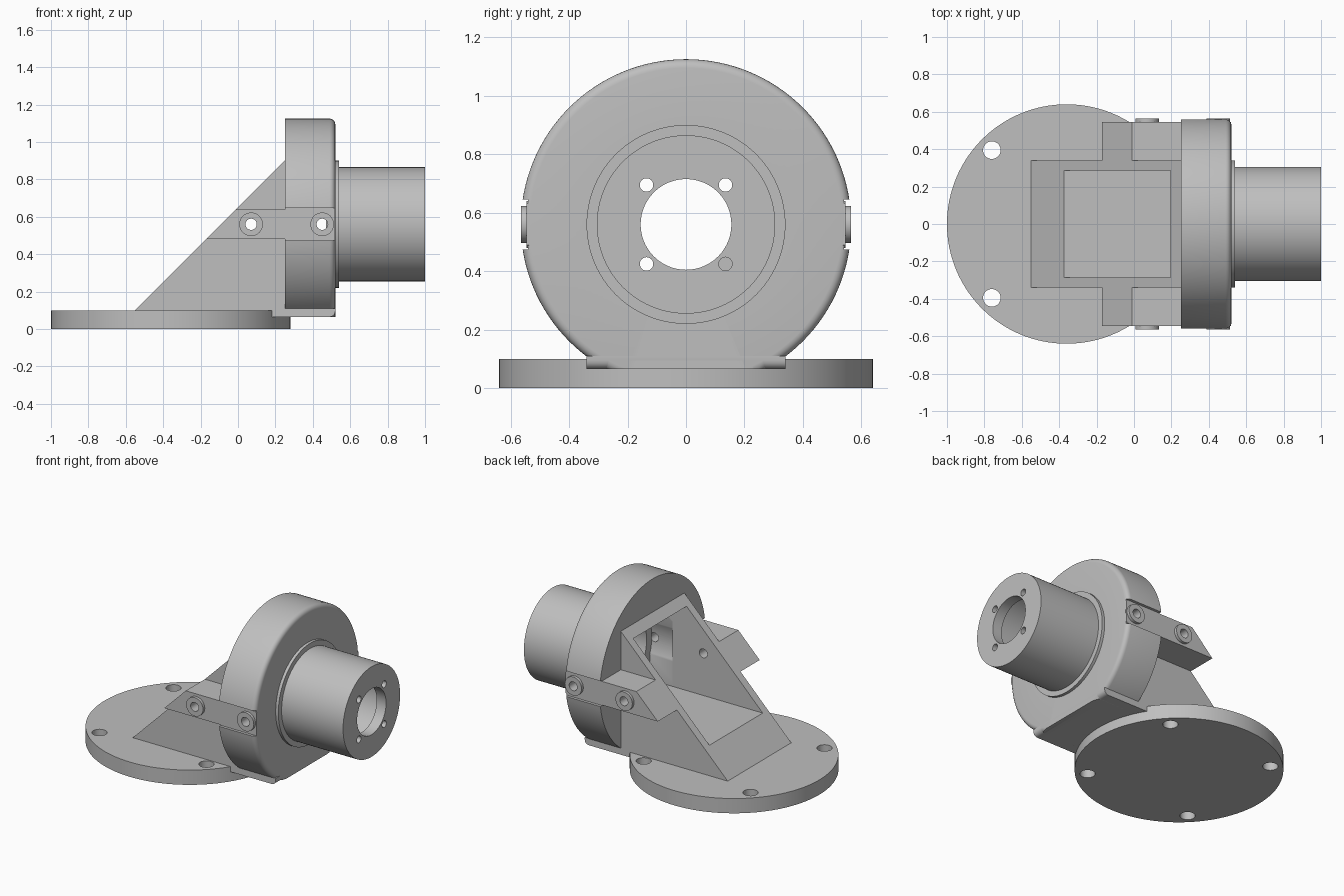
import bpy, bmesh, math
from mathutils import Matrix, Vector

cube = bpy.data.objects.get("Cube")
if cube:
    bpy.data.objects.remove(cube, do_unlink=True)

grey = bpy.data.materials.new("plain_grey")
grey.use_nodes = True
colour = (0.52, 0.52, 0.52, 1)
grey.diffuse_color = colour
grey.node_tree.nodes["Principled BSDF"].inputs["Base Color"].default_value = colour

AXIS_Z = 0.56          # height of the barrel axis
PLATE_X = -0.36        # centre of the base plate


def make(name, bm):
    bmesh.ops.recalc_face_normals(bm, faces=bm.faces)
    mesh = bpy.data.meshes.new(name)
    bm.to_mesh(mesh)
    bm.free()
    mesh.materials.append(grey)
    obj = bpy.data.objects.new(name, mesh)
    bpy.context.collection.objects.link(obj)
    return obj


def prism(name, outline, y0, y1):
    """Extrude an x-z outline along y."""
    bm = bmesh.new()
    face = bm.faces.new([bm.verts.new((x, y0, z)) for x, z in outline])
    out = bmesh.ops.extrude_face_region(bm, geom=[face])
    verts = [v for v in out["geom"] if isinstance(v, bmesh.types.BMVert)]
    bmesh.ops.translate(bm, verts=verts, vec=(0, y1 - y0, 0))
    return make(name, bm)


def box(name, x0, x1, y0, y1, z0, z1):
    return prism(name, [(x0, z0), (x1, z0), (x1, z1), (x0, z1)], y0, y1)


def cylinder(name, start, end, radius, sides=32):
    a, b = Vector(start), Vector(end)
    turn = (b - a).to_track_quat("Z", "Y").to_matrix().to_4x4()
    bm = bmesh.new()
    bmesh.ops.create_cone(bm, cap_ends=True, segments=sides, radius1=radius, radius2=radius,
                          depth=(b - a).length, matrix=Matrix.Translation((a + b) / 2) @ turn)
    return make(name, bm)


def ring(name, profile, sides=96):
    """Revolve a closed (x, radius) profile about the barrel axis."""
    bm = bmesh.new()
    loops = []
    for i in range(sides):
        a = 2 * math.pi * i / sides
        loops.append([bm.verts.new((x, r * math.cos(a), AXIS_Z + r * math.sin(a)))
                      for x, r in profile])
    n = len(profile)
    for i in range(sides):
        p, q = loops[i], loops[(i + 1) % sides]
        for j in range(n):
            k = (j + 1) % n
            bm.faces.new((p[j], q[j], q[k], p[k]))
    return make(name, bm)


def boolean(obj, tools, operation="DIFFERENCE"):
    for tool in tools:
        mod = obj.modifiers.new("cut", "BOOLEAN")
        mod.operation = operation
        mod.solver = "EXACT"
        mod.object = tool
        bpy.context.view_layer.objects.active = obj
        bpy.ops.object.modifier_apply(modifier=mod.name)


def arc(cx, cz, r, start, end, steps=5):
    return [(cx + r * math.cos(math.radians(start + (end - start) * i / steps)),
             cz + r * math.sin(math.radians(start + (end - start) * i / steps)))
            for i in range(steps + 1)]


# Shared cutters: square cavity and cross-drilled bolt holes
cavity = box("cavity_cutter", -0.9, 0.47, -0.285, 0.285, AXIS_Z - 0.285, AXIS_Z + 0.285)
drills = [cylinder("drill_cutter", (x, -0.8, AXIS_Z), (x, 0.8, AXIS_Z), 0.03)
          for x in (0.07, 0.45)]
cutters = [cavity] + drills

# Base plate with four mounting holes
plate = cylinder("base_plate", (PLATE_X, 0, 0), (PLATE_X, 0, 0.1), 0.64, 128)
plate_drills = [cylinder("plate_cutter", (PLATE_X + sx * 0.4, sy * 0.395, -0.1),
                         (PLATE_X + sx * 0.4, sy * 0.395, 0.2), 0.047)
                for sx in (-1, 1) for sy in (-1, 1)]
boolean(plate, plate_drills)
cutters += plate_drills

# Sloping bracket with a foot under the flange
bracket = prism("sloping_bracket",
                [(-0.585, 0.065), (0.25, 0.9), (0.3, 0.9), (0.3, 0.11), (0.52, 0.11)]
                + arc(0.49, 0.095, 0.03, 0, -90), -0.34, 0.34)
boolean(bracket, [cavity] + drills)

# Round flange with a rounded front rim
flange = ring("round_flange", [(0.25, 0.306), (0.52, 0.306)]
              + arc(0.49, 0.535, 0.03, 0, 90) + [(0.25, 0.565)], 128)
flange_cuts = [box("flange_cutter", 0, 1, -1, 1, -0.5, 0.065)]
for y0, y1 in ((-1, -0.54), (0.54, 1)):
    flange_cuts.append(box("slot_cutter", 0, 1, y0, y1, 0.474, 0.646))
boolean(flange, flange_cuts + [cavity] + drills)
cutters += flange_cuts

# Side lugs with raised bolt bosses
for side, label in ((1, "back"), (-1, "front")):
    lug = prism(label + "_lug", [(-0.17, 0.48), (-0.01, 0.64), (0.51, 0.64),
                                 (0.519, 0.631), (0.519, 0.489), (0.51, 0.48)],
                side * 0.32, side * 0.545)
    bosses = [cylinder("boss_blank", (x, side * 0.5, AXIS_Z), (x, side * 0.564, AXIS_Z), 0.063, 40)
              for x in (0.07, 0.45)]
    boolean(lug, bosses, "UNION")
    boolean(lug, drills)
    cutters += bosses

# Barrel: hollow tube with a bored end wall and four screw holes
barrel = ring("barrel", [(0.47, 0.25), (0.47, 0.305), (1.0, 0.305), (1.0, 0.155),
                         (0.93, 0.155), (0.93, 0.25)])
screws = [cylinder("screw_cutter", (0.85, sy * 0.135, AXIS_Z + sz * 0.135),
                   (1.1, sy * 0.135, AXIS_Z + sz * 0.135), 0.023, 24)
          for sy in (-1, 1) for sz in (-1, 1)]
boolean(barrel, screws)
cutters += screws

# Collar where the barrel meets the flange
collar = ring("barrel_collar", [(0.5, 0.3), (0.5, 0.34), (0.54, 0.34), (0.54, 0.3)])

# Remove cutters and smooth the curved faces
for tool in cutters:
    bpy.data.objects.remove(tool, do_unlink=True)
for obj in list(bpy.context.collection.objects):
    if obj.type == "MESH" and grey.name in obj.data.materials:
        bpy.ops.object.select_all(action="DESELECT")
        obj.select_set(True)
        bpy.context.view_layer.objects.active = obj
        bpy.ops.object.shade_smooth_by_angle(angle=math.radians(30))
